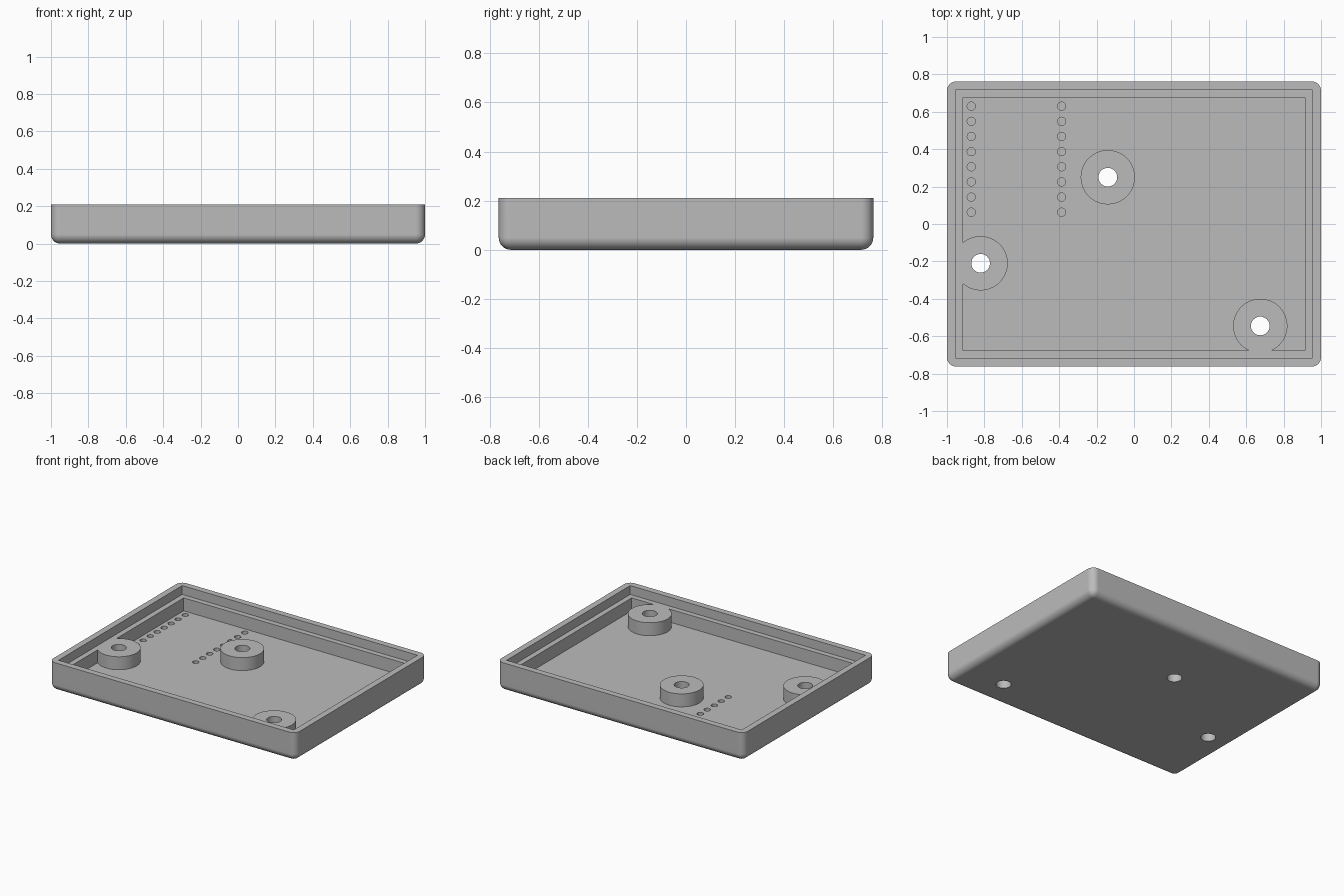
import bpy, bmesh, math
from mathutils import Matrix, Vector

if "Cube" in bpy.data.objects:
    bpy.data.objects.remove(bpy.data.objects["Cube"], do_unlink=True)

LENGTH, WIDTH, HEIGHT = 2.0, 1.525, 0.21
FLOOR_Z, LEDGE_Z = 0.05, 0.145
RIM, WALL, FILLET = 0.046, 0.085, 0.05
BOSSES = [(-0.14, 0.25), (-0.82, -0.21), (0.675, -0.545)]
PIN_HOLES = [(x, 0.63 - 0.081 * i) for x in (-0.87, -0.387) for i in range(8)]

grey = bpy.data.materials.new("plain grey")
grey.use_nodes = True
colour = (0.5, 0.5, 0.5, 1)
grey.diffuse_color = colour
grey.node_tree.nodes["Principled BSDF"].inputs["Base Color"].default_value = colour


def add_object(name, bm):
    mesh = bpy.data.meshes.new(name)
    bm.to_mesh(mesh)
    bm.free()
    mesh.materials.append(grey)
    obj = bpy.data.objects.new(name, mesh)
    bpy.context.collection.objects.link(obj)
    return obj


def add_box(name, inset, z0, z1, fillet=0):
    bm = bmesh.new()
    size = Vector((LENGTH - 2 * inset, WIDTH - 2 * inset, z1 - z0))
    place = Matrix.Translation((0, 0, (z0 + z1) / 2)) @ Matrix.Diagonal(size).to_4x4()
    bmesh.ops.create_cube(bm, size=1, matrix=place)
    if fillet:
        # round every edge except the four around the open top
        edges = [e for e in bm.edges if min(v.co.z for v in e.verts) < z0 + 0.001]
        bmesh.ops.bevel(bm, geom=edges, offset=fillet, segments=8,
                        profile=0.5, affect='EDGES')
    return add_object(name, bm)


def add_cylinders(name, centres, radius, z0, z1, sides):
    bm = bmesh.new()
    for x, y in centres:
        bmesh.ops.create_cone(bm, cap_ends=True, segments=sides, radius1=radius,
                              radius2=radius, depth=z1 - z0,
                              matrix=Matrix.Translation((x, y, (z0 + z1) / 2)))
    return add_object(name, bm)


# outer shell with rounded corners and bottom
tray = add_box("tray", 0, 0, HEIGHT, FILLET)

# lid recess, cavity, screw bosses and holes
steps = [
    (add_box("lid_recess", RIM, LEDGE_Z, HEIGHT + 0.1), 'DIFFERENCE'),
    (add_box("cavity", WALL, FLOOR_Z, HEIGHT + 0.05), 'DIFFERENCE'),
    (add_cylinders("screw_bosses", BOSSES, 0.145, 0.02, LEDGE_Z, 64), 'UNION'),
    (add_cylinders("screw_holes", BOSSES, 0.05, -0.1, 0.3, 40), 'DIFFERENCE'),
    (add_cylinders("pin_holes", PIN_HOLES, 0.022, 0.018, 0.1, 24), 'DIFFERENCE'),
]
for helper, operation in steps:
    helper.hide_render = True
    mod = tray.modifiers.new(helper.name, 'BOOLEAN')
    mod.object, mod.operation, mod.solver = helper, operation, 'EXACT'

# bake the shape and drop the helpers
bpy.context.view_layer.update()
depsgraph = bpy.context.evaluated_depsgraph_get()
result = bpy.data.meshes.new_from_object(tray.evaluated_get(depsgraph))
tray.modifiers.clear()
tray.data = result
for helper, _ in steps:
    bpy.data.objects.remove(helper, do_unlink=True)

# smooth curves, sharp edges, flat large faces
bpy.ops.object.select_all(action='DESELECT')
tray.select_set(True)
bpy.context.view_layer.objects.active = tray
bpy.ops.object.shade_smooth_by_angle(angle=math.radians(30))
normals = tray.modifiers.new("face_normals", 'WEIGHTED_NORMAL')
normals.keep_sharp = True
